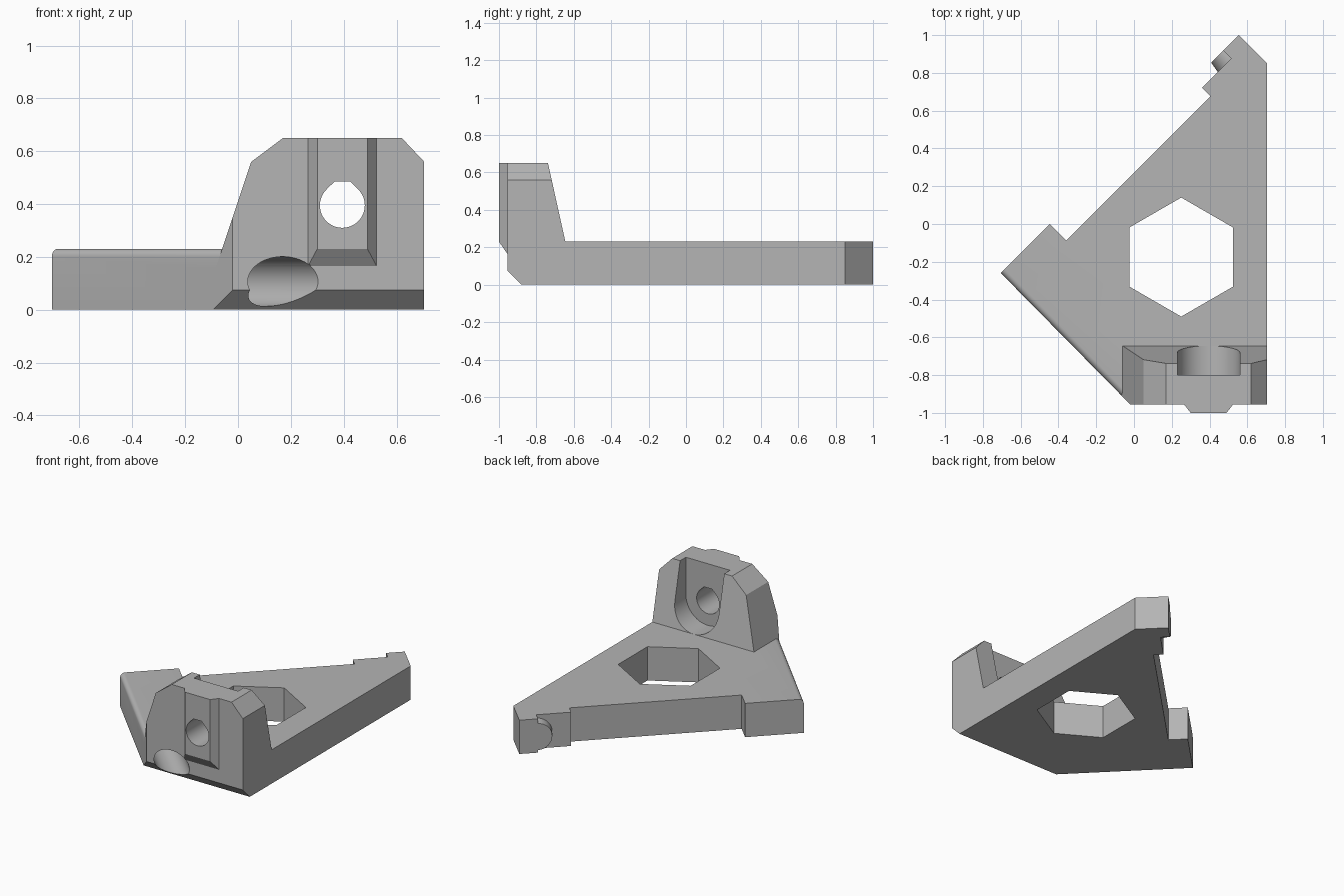
import bpy, bmesh, math
from mathutils import Vector, Matrix

if "Cube" in bpy.data.objects:
    bpy.data.objects.remove(bpy.data.objects["Cube"], do_unlink=True)

grey = bpy.data.materials.new("plain grey")
grey.use_nodes = True
grey.diffuse_color = (0.46, 0.46, 0.46, 1)
grey.node_tree.nodes["Principled BSDF"].inputs["Base Color"].default_value = grey.diffuse_color

TOP = 0.23          # plate thickness
FRONT = -0.955      # front face
HOLE_Z = 0.107
DIAG = Vector((-1, 1, 0)).normalized()


def finish(name, bm):
    bmesh.ops.recalc_face_normals(bm, faces=bm.faces)
    mesh = bpy.data.meshes.new(name)
    bm.to_mesh(mesh)
    bm.free()
    mesh.materials.append(grey)
    obj = bpy.data.objects.new(name, mesh)
    bpy.context.collection.objects.link(obj)
    return obj


def prism(points, direction):
    """Extrude a closed 3D outline along a direction."""
    bm = bmesh.new()
    face = bm.faces.new([bm.verts.new(p) for p in points])
    new = bmesh.ops.extrude_face_region(bm, geom=[face])["geom"]
    moved = [v for v in new if isinstance(v, bmesh.types.BMVert)]
    bmesh.ops.translate(bm, verts=moved, vec=direction)
    return bm


def slice_off(bm, point, normal):
    """Remove everything beyond a plane and cap the cut."""
    geom = bm.verts[:] + bm.edges[:] + bm.faces[:]
    cut = bmesh.ops.bisect_plane(bm, geom=geom, plane_co=point, plane_no=normal, clear_outer=True)
    edges = [e for e in cut["geom_cut"] if isinstance(e, bmesh.types.BMEdge)]
    bmesh.ops.edgeloop_fill(bm, edges=edges)


def rod(start, end, r1, r2=None):
    """Round bar between two points."""
    start, end = Vector(start), Vector(end)
    axis = end - start
    bm = bmesh.new()
    bmesh.ops.create_cone(bm, cap_ends=True, segments=48, radius1=r1, radius2=r2 or r1, depth=axis.length)
    turn = axis.to_track_quat("Z", "Y").to_matrix().to_4x4()
    bm.transform(Matrix.Translation((start + end) / 2) @ turn)
    return bm


def combine(target, name, bm, operation):
    tool = finish(name, bm)
    tool.hide_render = True
    mod = target.modifiers.new(name, "BOOLEAN")
    mod.operation, mod.solver, mod.object = operation, "EXACT", tool
    bpy.context.view_layer.objects.active = target
    bpy.ops.object.modifier_apply(modifier=name)
    bpy.data.objects.remove(tool, do_unlink=True)


def on_diagonal(total, diff, z=HOLE_Z):
    """Point where x + y = total and y - x = diff."""
    return Vector(((total - diff) / 2, (total + diff) / 2, z))


# Triangular plate with stepped pads
outline = [(0.555, 1.0), (0.705, 0.85), (0.705, FRONT), (-0.02, FRONT), (-0.705, -0.26),
           (-0.445, 0), (-0.3575, -0.0875), (0.405, 0.675), (0.36, 0.72),
           (0.515, 0.875), (0.4725, 0.9175)]
bm = prism([(x, y, 0) for x, y in outline], (0, 0, TOP))
corner = Vector((-0.02, FRONT, 0))
side = Vector((FRONT + 0.26, -0.685, 0)).normalized()
rim = [e for e in bm.edges if all(v.co.z > 0.1 and abs((v.co - corner).dot(side)) < 0.01 for v in e.verts)]
bmesh.ops.bevel(bm, geom=rim, offset=0.03, segments=6, profile=0.5, affect="EDGES")
slice_off(bm, Vector((0, FRONT, 0.075)), Vector((0, -1, -1)))
bracket = finish("corner_bracket", bm)

# Upright with a sloping back
profile = [(-0.085, 0.155), (0.05, 0.56), (0.17, 0.65), (0.62, 0.65), (0.705, 0.56), (0.705, 0.155)]
bm = prism([(x, FRONT, z) for x, z in profile], (0, 0.4, 0))
slice_off(bm, Vector((0, -0.645, TOP)), Vector((0, 0.42, 0.093)))
slice_off(bm, corner, side)
combine(bracket, "upright", bm, "UNION")

# Raised rib on the front, chamfered on three sides
bm = prism([(0.21, -0.9, 0), (0.30, -1.0, 0), (0.49, -1.0, 0), (0.58, -0.9, 0)], (0, 0, 0.65))
for v in bm.verts:
    if abs(v.co.y + 0.9) < 0.001:
        v.co.x = 0.395 + math.copysign(0.173, v.co.x - 0.395)
slice_off(bm, Vector((0, -1.0, TOP)), Vector((0, -0.065, -0.045)))
combine(bracket, "front_rib", bm, "UNION")

# Round boss beside the far pad
bm = rod(on_diagonal(1.39, 0.32), on_diagonal(1.39, 0.445), 0.105, 0.09)
combine(bracket, "pad_boss", bm, "UNION")

# Hexagonal window
hexagon = [(0.25 + 0.315 * math.sin(i * math.pi / 3), -0.175 + 0.315 * math.cos(i * math.pi / 3), -0.1)
           for i in range(6)]
combine(bracket, "hex_window", prism(hexagon, (0, 0, 0.5)), "DIFFERENCE")

# Round-bottomed pocket at the back of the upright
arc = [(0.395 + 0.166 * math.cos(a), -0.8, 0.396 + 0.166 * math.sin(a))
       for a in (math.pi * (1 + i / 24) for i in range(25))]
pocket = [(0.229, -0.8, 0.8)] + arc + [(0.561, -0.8, 0.8)]
combine(bracket, "back_pocket", prism(pocket, (0, 0.3, 0)), "DIFFERENCE")

# Bolt hole through the upright with a flattened peak
r = 0.085
bore = [(0.395 + r * math.cos(a), -1.1, 0.395 + r * math.sin(a))
        for a in (math.radians(135 + i * 270 / 36) for i in range(37))]
bore += [(0.425, -1.1, 0.485), (0.365, -1.1, 0.485)]
combine(bracket, "bolt_hole", prism(bore, (0, 0.5, 0)), "DIFFERENCE")

# Diagonal screw holes: wide from outside, narrow through the pads
for total, outer in ((1.39, -0.5), (-0.785, -1.6)):
    combine(bracket, "wide_bore", rod(on_diagonal(total, outer), on_diagonal(total, 0.27), 0.094), "DIFFERENCE")
    combine(bracket, "narrow_bore", rod(on_diagonal(total, 0.2), on_diagonal(total, 0.6), 0.054), "DIFFERENCE")

# Two dimples on the left side
for z in (0.435, 0.497):
    combine(bracket, "dimple", rod((0.69, -0.84, z), (0.8, -0.84, z), 0.025), "DIFFERENCE")

# Smooth the curved walls, keep edges sharp
bpy.ops.object.select_all(action="DESELECT")
bracket.select_set(True)
bpy.context.view_layer.objects.active = bracket
bpy.ops.object.shade_smooth_by_angle(angle=math.radians(25))
